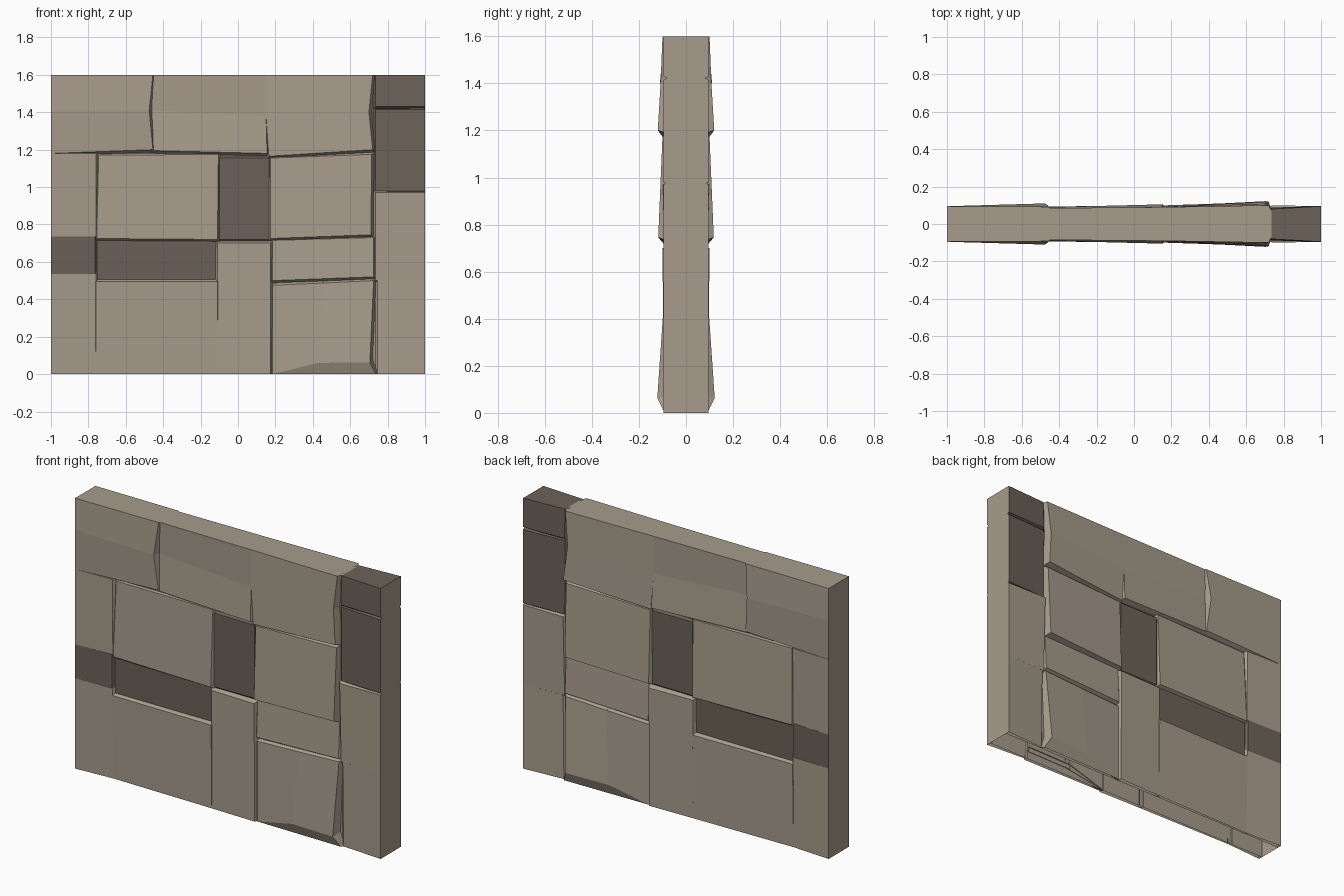
import bpy

if "Cube" in bpy.data.objects:
    bpy.data.objects.remove(bpy.data.objects["Cube"])

HALF, TOP, BASE, FLARE = 1.0, 1.6, 0.066, 0.016


def material(name, rgb):
    m = bpy.data.materials.new(name)
    m.diffuse_color = (*rgb, 1)
    m.use_nodes = True
    m.node_tree.nodes["Principled BSDF"].inputs["Base Color"].default_value = m.diffuse_color
    return m


LIGHT = material("light stone", (0.386, 0.333, 0.262))
DARK = material("dark stone", (0.150, 0.122, 0.098))


def stone(name, corners, depths, dark=False):
    """Tilted front face (corners bl, br, tr, tl) with flared sides, mirrored to the back."""
    front = [(x, -d, z) for (x, z), d in zip(corners, depths)]
    back = []
    outer = any(abs(x) == HALF or z == TOP for x, z in corners)
    for i, (x, z) in enumerate(corners):
        sx, sz = (-1, 1, 1, -1)[i], (-1, -1, 1, 1)[i]
        bx = x if abs(x) == HALF else x + sx * FLARE
        bz = z if z in (0, TOP) else z + sz * FLARE
        back.append((bx, -BASE, min(bz, TOP)))
    verts = front + back
    faces, slots = [(0, 1, 2, 3)], [1 if dark else 0]
    for i in range(4):
        j = (i + 1) % 4
        (xa, za), (xb, zb) = corners[i], corners[j]
        if za == zb == 0:
            continue                                  # underside of the wall is open
        faces.append((j, i, 4 + i, 4 + j))
        end = xa == xb and abs(xa) == HALF
        slots.append(0 if end else slots[0])
        if end or za == zb == TOP:                    # close the end or top to the middle
            n = len(verts)
            verts += [(verts[4 + i][0], 0, verts[4 + i][2]),
                      (verts[4 + j][0], 0, verts[4 + j][2])]
            faces.append((4 + j, 4 + i, n, n + 1))
            slots.append(slots[-1])
    me = bpy.data.meshes.new(name)
    me.from_pydata(verts, [], faces)
    me.materials.append(LIGHT)
    me.materials.append(DARK)
    for p, s in zip(me.polygons, slots):
        p.material_index = s
    ob = bpy.data.objects.new(name, me)
    bpy.context.collection.objects.link(ob)
    mod = ob.modifiers.new("both faces", 'MIRROR')
    mod.use_axis = (False, True, False)
    return ob


def block(name, x0, x1, z0, z1, depths, dark=False):
    return stone(name, [(x0, z0), (x1, z0), (x1, z1), (x0, z1)], depths, dark)


# top course
stone("top_left_upper", [(-1, 1.41), (-.475, 1.41), (-.455, 1.6), (-1, 1.6)], (.095, .11, .092, .095))
stone("top_left_lower", [(-1, 1.18), (-.455, 1.2), (-.475, 1.41), (-1, 1.41)], (.095, .094, .11, .095))
stone("top_middle_upper", [(-.46, 1.41), (.15, 1.38), (.15, 1.6), (-.455, 1.6)], (.075, .092, .09, .085))
stone("top_middle_lower", [(-.455, 1.195), (.155, 1.18), (.15, 1.38), (-.46, 1.41)], (.09, .105, .092, .075))
stone("top_right_upper", [(.15, 1.38), (.70, 1.4), (.72, 1.6), (.15, 1.6)], (.092, .108, .1, .09))
stone("top_right_lower", [(.165, 1.165), (.72, 1.2), (.70, 1.4), (.15, 1.38)], (.093, .12, .108, .092))

# middle courses
block("left_edge_stone", -1, -.76, .735, 1.18, (.095, .085, .088, .095))
stone("middle_left_stone", [(-.755, .725), (-.11, .72), (-.105, 1.175), (-.745, 1.17)], (.088, .098, .085, .074))
stone("middle_right_stone", [(.175, .725), (.71, .745), (.715, 1.175), (.175, 1.155)], (.1, .118, .1, .085))
stone("right_band_stone", [(.185, .5), (.725, .52), (.725, .73), (.185, .715)], (.09, .096, .085, .08))

# dark stones
block("dark_center_stone", -.1, .165, .72, 1.155, (.08, .078, .082, .08), True)
block("dark_band_stone", -.75, -.11, .505, .715, (.074, .074, .078, .076), True)
block("dark_left_edge_stone", -1, -.765, .535, .735, (.095, .086, .086, .095), True)
block("dark_right_edge_stone", .735, 1, .98, 1.415, (.084, .095, .095, .082), True)
block("dark_corner_stone", .735, 1, 1.43, 1.6, (.088, .095, .095, .08), True)

# lower course
block("lower_left_edge_stone", -1, -.76, 0, .535, (.095, .08, .087, .095))
block("lower_left_stone", -.76, -.11, 0, .495, (.08, .088, .095, .09))
block("lower_center_stone", -.11, .175, 0, .70, (.088, .094, .1, .092))
stone("lower_right_stone", [(.185, .0), (.43, .06), (.46, .487), (.185, .475)], (.084, .108, .088, .084))
stone("lower_right_end", [(.43, .06), (.705, .063), (.725, .5), (.46, .487)], (.108, .122, .092, .088))
stone("lower_right_chamfer", [(.185, 0), (.735, 0), (.705, .063), (.43, .06)], (.084, .09, .122, .108))
block("right_edge_lower_stone", .745, 1, 0, .5, (.078, .095, .095, .085))
block("right_edge_middle_stone", .735, 1, .5, .97, (.085, .095, .095, .1))

# recessed joints behind the stones
joint_mesh = bpy.data.meshes.new("mortar_joint")
joint_mesh.from_pydata([(-1, -.07, 0), (1, -.07, 0), (1, -.07, TOP), (-1, -.07, TOP),
                        (-1, 0, 0), (1, 0, 0), (1, 0, TOP), (-1, 0, TOP)], [],
                       [(0, 1, 2, 3), (1, 5, 6, 2), (4, 0, 3, 7)])
joint_mesh.materials.append(LIGHT)
joint = bpy.data.objects.new("mortar_joint", joint_mesh)
bpy.context.collection.objects.link(joint)
joint.modifiers.new("both faces", 'MIRROR').use_axis = (False, True, False)
